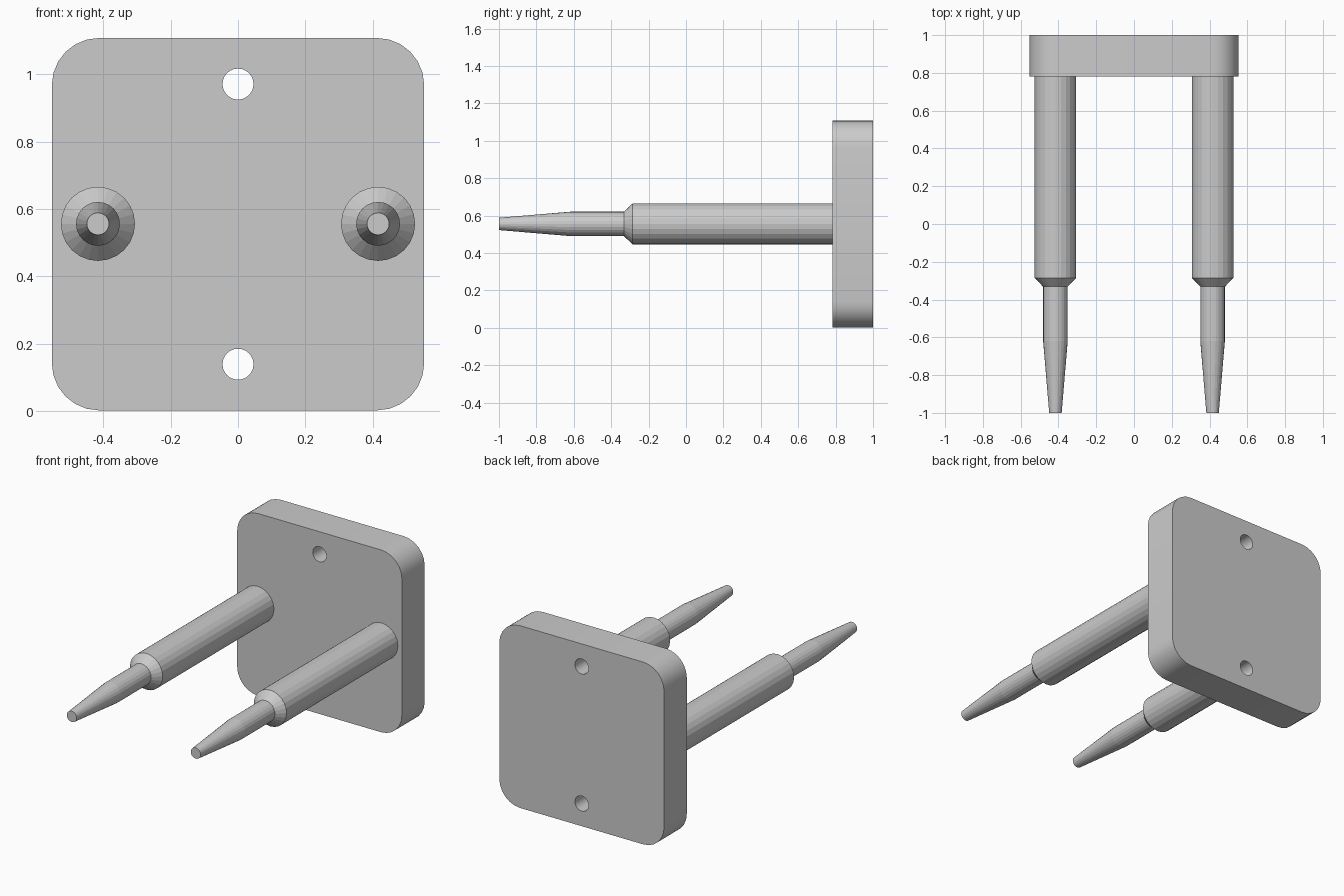
import bpy, bmesh
from math import cos, sin, pi

if "Cube" in bpy.data.objects:
    bpy.data.objects.remove(bpy.data.objects["Cube"])

HALF, MID = 0.553, 0.555        # plate half width, centre height
BACK, FACE = 1.0, 0.782         # plate back and front in y
CORNER, HOLE_R, OFFSET = 0.14, 0.046, 0.416
SIDES = 24


def arc(cx, cz, r, start, sweep, steps):
    return [(cx + r * cos(start + sweep * i / steps),
             cz + r * sin(start + sweep * i / steps)) for i in range(steps)]


def add_outline(curve, points):
    spline = curve.splines.new('POLY')
    spline.points.add(len(points) - 1)
    for p, (x, z) in zip(spline.points, points):
        p.co = (x, z, 0, 1)
    spline.use_cyclic_u = True


# Rounded square plate with two through holes
curve = bpy.data.curves.new("mounting_plate", 'CURVE')
curve.dimensions = '2D'
curve.fill_mode = 'BOTH'
curve.extrude = (BACK - FACE) / 2
k = HALF - CORNER
outline = []
for i, (sx, sz) in enumerate([(1, 1), (-1, 1), (-1, -1), (1, -1)]):
    outline += arc(sx * k, sz * k, CORNER, i * pi / 2, pi / 2, 6)
    a = (i + 1) * pi / 2
    outline.append((sx * k + CORNER * cos(a), sz * k + CORNER * sin(a)))
add_outline(curve, outline)
for s in (-1, 1):
    add_outline(curve, arc(0, s * OFFSET, HOLE_R, 0, 2 * pi, SIDES))
plate = bpy.data.objects.new("mounting_plate", curve)
plate.location = (0, (BACK + FACE) / 2, MID)
plate.rotation_euler = (pi / 2, 0, 0)
bpy.context.collection.objects.link(plate)
bpy.context.view_layer.objects.active = plate
plate.select_set(True)
bpy.ops.object.convert(target='MESH')

# Stepped, tapered pins: (y, radius) profile turned about the y axis
PROFILE = [(FACE, 0.11), (-0.285, 0.11), (-0.332, 0.065),
           (-0.62, 0.065), (-1.0, 0.033)]
for name, s in (("left_pin", -1), ("right_pin", 1)):
    bm = bmesh.new()
    rings = [[bm.verts.new((x, y, z)) for x, z in arc(0, 0, r, 0, 2 * pi, SIDES)]
             for y, r in PROFILE]
    for a, b in zip(rings, rings[1:]):
        for i in range(SIDES):
            j = (i + 1) % SIDES
            bm.faces.new((a[i], a[j], b[j], b[i]))
    bm.faces.new(rings[0])
    bm.faces.new(rings[-1])
    bmesh.ops.recalc_face_normals(bm, faces=bm.faces)
    mesh = bpy.data.meshes.new(name)
    bm.to_mesh(mesh)
    bm.free()
    pin = bpy.data.objects.new(name, mesh)
    pin.location = (s * OFFSET, 0, MID + 0.001)
    bpy.context.collection.objects.link(pin)
